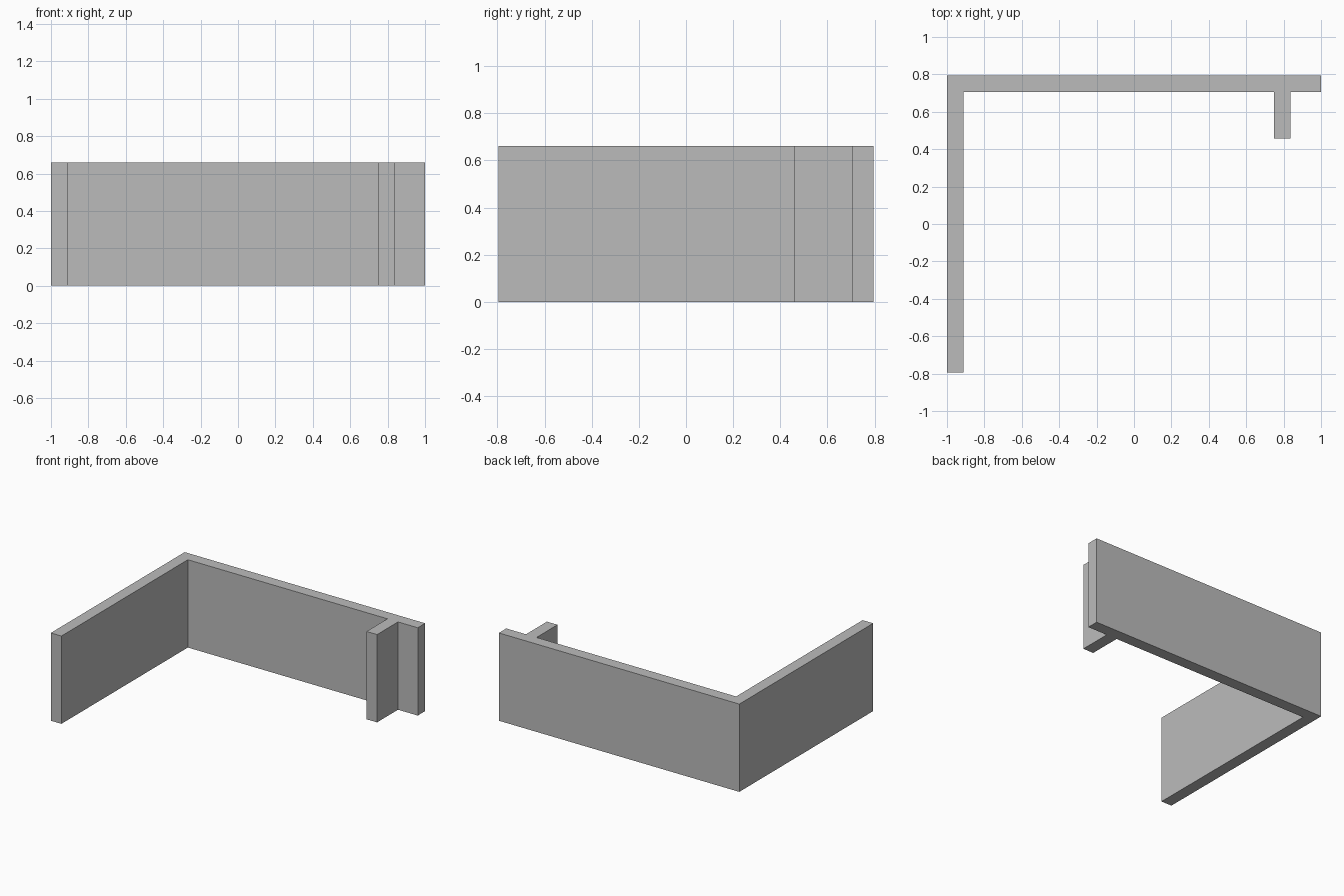
import bpy
import bmesh

if "Cube" in bpy.data.objects:
    bpy.data.objects.remove(bpy.data.objects["Cube"])

HEIGHT = 0.66

# Wall footprint: long back wall, left side wall and short stub
footprint = [
    (-1.0, -0.795), (-0.912, -0.795), (-0.912, 0.707), (0.748, 0.707),
    (0.748, 0.458), (0.836, 0.458), (0.836, 0.707), (1.0, 0.707),
    (1.0, 0.795), (-1.0, 0.795),
]

# Extrude the footprint to full wall height
bm = bmesh.new()
base = bm.faces.new([bm.verts.new((x, y, 0)) for x, y in footprint])
result = bmesh.ops.extrude_face_region(bm, geom=[base], use_keep_orig=True)
top = [v for v in result["geom"] if isinstance(v, bmesh.types.BMVert)]
bmesh.ops.translate(bm, verts=top, vec=(0, 0, HEIGHT))
bmesh.ops.recalc_face_normals(bm, faces=bm.faces)

mesh = bpy.data.meshes.new("walls")
bm.to_mesh(mesh)
bm.free()

# Plain grey wall colour
grey = bpy.data.materials.new("wall_grey")
grey.diffuse_color = (0.5, 0.5, 0.5, 1)
grey.use_nodes = True
grey.node_tree.nodes["Principled BSDF"].inputs["Base Color"].default_value = grey.diffuse_color
mesh.materials.append(grey)

walls = bpy.data.objects.new("walls", mesh)
bpy.context.collection.objects.link(walls)
